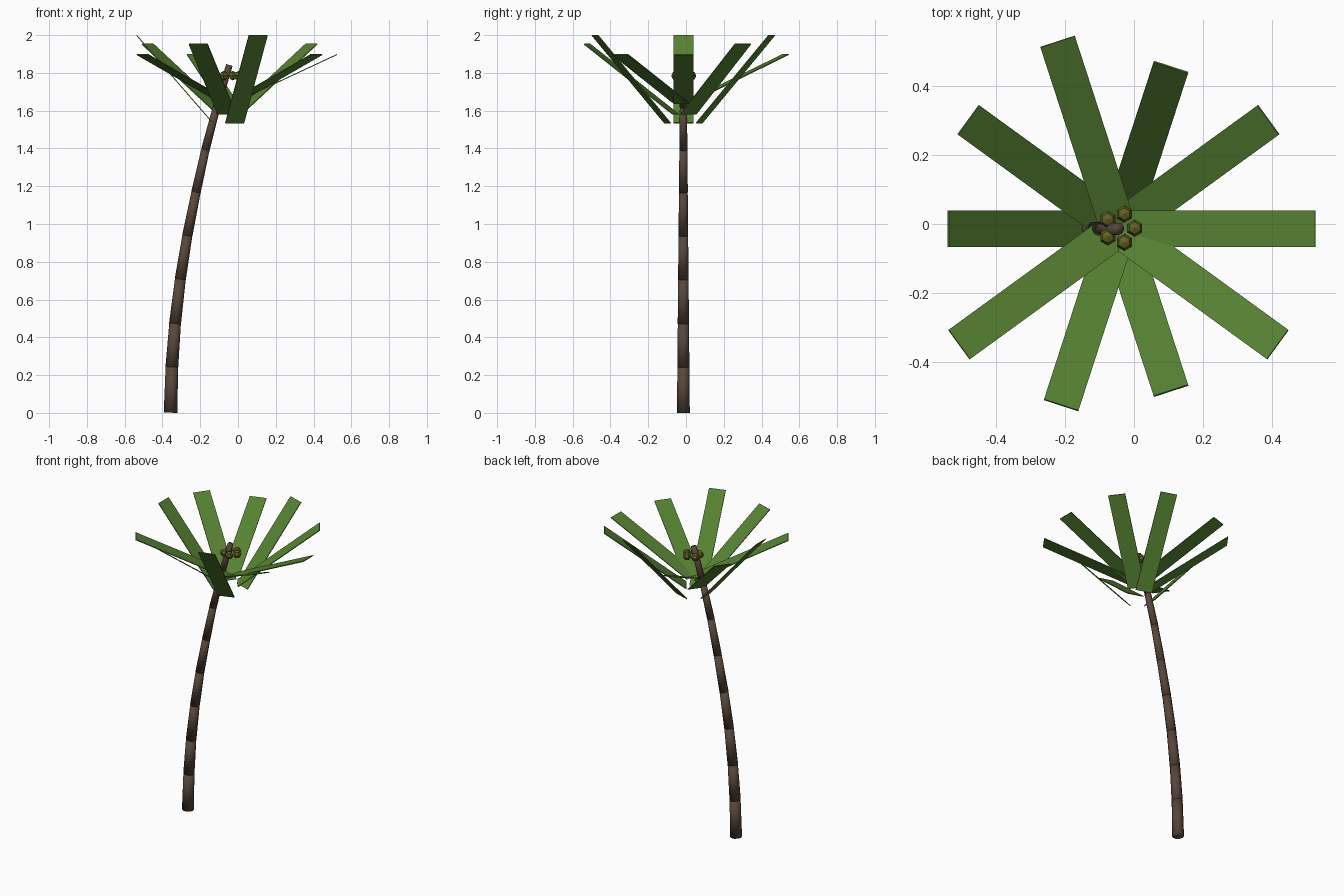
import bpy, bmesh, math
from mathutils import Vector, Matrix

if "Cube" in bpy.data.objects:
    bpy.data.objects.remove(bpy.data.objects["Cube"])


def material(name, rgb):
    m = bpy.data.materials.new(name)
    m.diffuse_color = (*rgb, 1)
    m.use_nodes = True
    m.node_tree.nodes["Principled BSDF"].inputs["Base Color"].default_value = m.diffuse_color
    return m


bark = material("bark brown", (0.095, 0.062, 0.042))
green = material("leaf green", (0.095, 0.225, 0.033))
olive = material("nut olive", (0.125, 0.125, 0.02))


def add_object(name, bm, mat, smooth=False):
    mesh = bpy.data.meshes.new(name)
    bm.to_mesh(mesh)
    bm.free()
    for p in mesh.polygons:
        p.use_smooth = smooth
    mesh.materials.append(mat)
    ob = bpy.data.objects.new(name, mesh)
    bpy.context.collection.objects.link(ob)
    return ob


CY = -0.014   # the tree's centre line in y
CX = -0.045   # crown centre in x

# Trunk: stacked tapered segments following a leaning curve
path = [(-0.357, 0.003), (-0.35, 0.245), (-0.333, 0.475), (-0.305, 0.71), (-0.268, 0.94),
        (-0.222, 1.17), (-0.172, 1.395), (-0.113, 1.62), (-0.046, 1.84)]
for i in range(len(path) - 1):
    a = Vector((path[i][0], CY, path[i][1]))
    b = Vector((path[i + 1][0], CY, path[i + 1][1]))
    r = 0.036 - 0.0022 * i
    rot = (b - a).to_track_quat('Z', 'Y').to_matrix().to_4x4()
    bm = bmesh.new()
    bmesh.ops.create_cone(bm, cap_ends=True, segments=10, radius1=r, radius2=r - 0.003,
                          depth=(b - a).length + 0.004,
                          matrix=Matrix.Translation((a + b) / 2) @ rot)
    add_object(f"trunk_segment_{i + 1}", bm, bark, True)

# Fronds: thin flat plates around the crown, three repeating upward tilts
for i in range(10):
    tilt = math.radians((25, 37, 49)[i % 3])
    mat = (Matrix.Translation((CX, CY, 1.767))
           @ Matrix.Rotation(math.radians(36 * i), 4, 'Z')
           @ Matrix.Translation((0.29, 0, 0))
           @ Matrix.Rotation(-tilt, 4, 'Y')
           @ Matrix.Diagonal((0.616, 0.105, 0.005, 1)))
    bm = bmesh.new()
    bmesh.ops.create_cube(bm, size=1, matrix=mat)
    add_object(f"frond_{i + 1}", bm, green)

# Nuts: a ring of small low-poly balls round the trunk top
for i in range(5):
    a = math.radians(72 * i)
    pos = (CX + 0.004 + 0.043 * math.cos(a), CY + 0.002 + 0.043 * math.sin(a), 1.785)
    bm = bmesh.new()
    bmesh.ops.create_uvsphere(bm, u_segments=6, v_segments=4, radius=0.025,
                              matrix=Matrix.Translation(pos))
    add_object(f"nut_{i + 1}", bm, olive)
